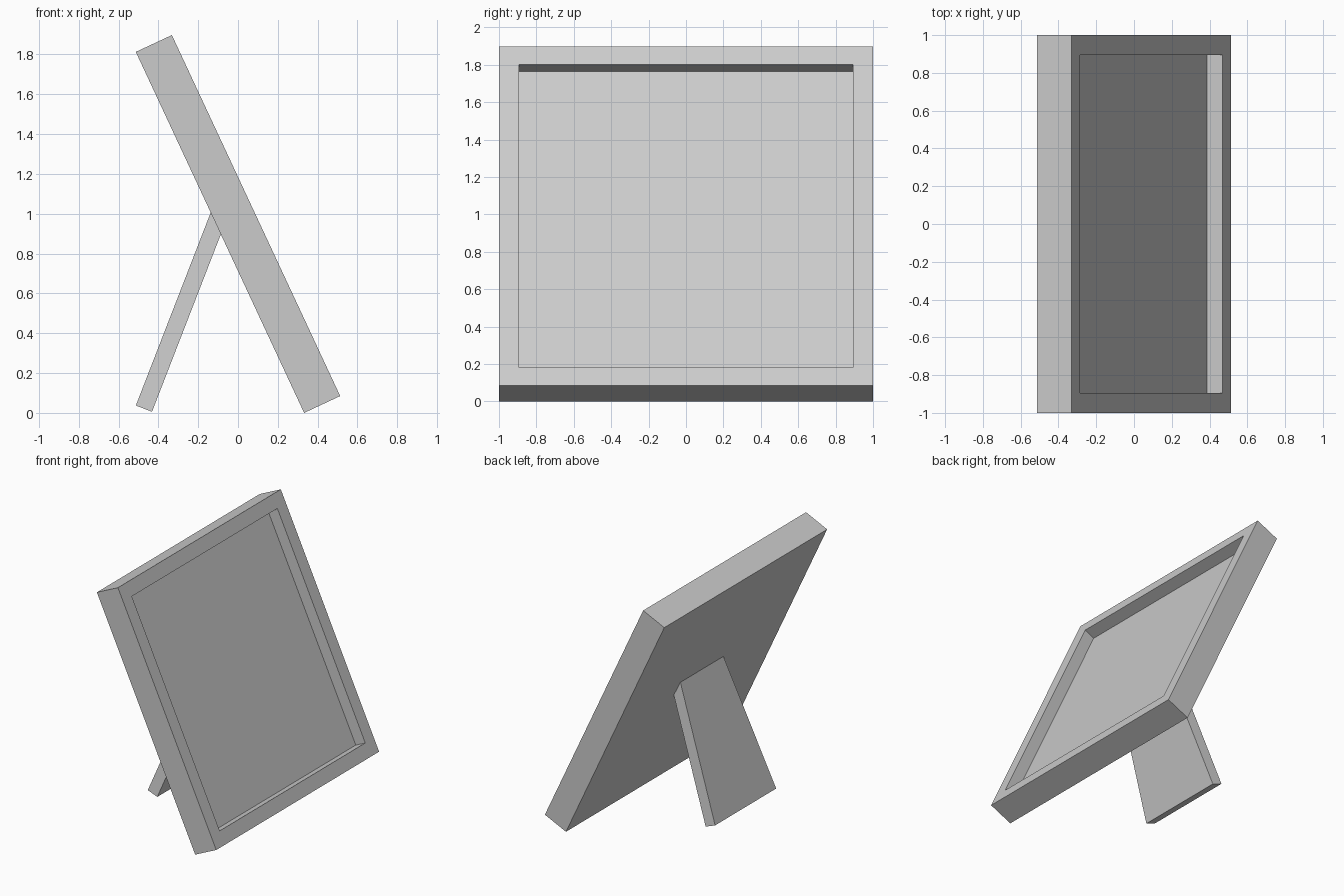
import bpy, bmesh
from math import radians, sin, cos
from mathutils import Vector

if "Cube" in bpy.data.objects:
    bpy.data.objects.remove(bpy.data.objects["Cube"])

grey = bpy.data.materials.new("plain_grey")
grey.diffuse_color = (0.6, 0.6, 0.6, 1)
grey.use_nodes = True
grey.node_tree.nodes["Principled BSDF"].inputs["Base Color"].default_value = grey.diffuse_color

TILT = radians(25)
SIDE, THICK, BORDER, DEPTH = 2.0, 0.2, 0.15, 0.09


def make_object(name, bm):
    bmesh.ops.recalc_face_normals(bm, faces=bm.faces)
    mesh = bpy.data.meshes.new(name)
    bm.to_mesh(mesh)
    bm.free()
    mesh.materials.append(grey)
    obj = bpy.data.objects.new(name, mesh)
    bpy.context.collection.objects.link(obj)
    return obj


def prism(sections):
    """Closed block lofted between two four-point sections."""
    bm = bmesh.new()
    a, b = [[bm.verts.new(p) for p in s] for s in sections]
    bm.faces.new(a)
    bm.faces.new(b)
    for i in range(4):
        j = (i + 1) % 4
        bm.faces.new((a[i], a[j], b[j], b[i]))
    bmesh.ops.recalc_face_normals(bm, faces=bm.faces)
    return bm


def section(corner, across, width):
    """Rectangle spanning 'across' in the side plane and 'width' along y."""
    h = Vector((0, width / 2, 0))
    return [corner - h, corner + across - h, corner + across + h, corner + h]


# Leaning picture frame: slab with a recessed front panel
up = Vector((-sin(TILT), 0, cos(TILT)))
out = Vector((cos(TILT), 0, sin(TILT)))
half_x = (SIDE * sin(TILT) + THICK * cos(TILT)) / 2
foot = Vector((half_x - THICK * cos(TILT), 0, 0))
bm = prism([section(foot, out * THICK, SIDE),
            section(foot + up * SIDE, out * THICK, SIDE)])
front = max(bm.faces, key=lambda f: f.normal.dot(out))
bmesh.ops.inset_region(bm, faces=[front], thickness=BORDER)
panel = bmesh.ops.extrude_discrete_faces(bm, faces=[front])["faces"][0]
bmesh.ops.translate(bm, verts=panel.verts, vec=-out * DEPTH)
make_object("picture_frame", bm)

# Tapered support leg, its top end buried in the frame back
LEAN = radians(21.2)
leg_up = Vector((sin(LEAN), 0, cos(LEAN)))
leg_across = Vector((cos(LEAN), 0, -sin(LEAN))) * 0.087
base = Vector((-0.513, 0, 0.037))
bm = prism([section(base, leg_across, 0.75),
            section(base + leg_up * 1.08, leg_across, 0.52)])
make_object("support_leg", bm)
